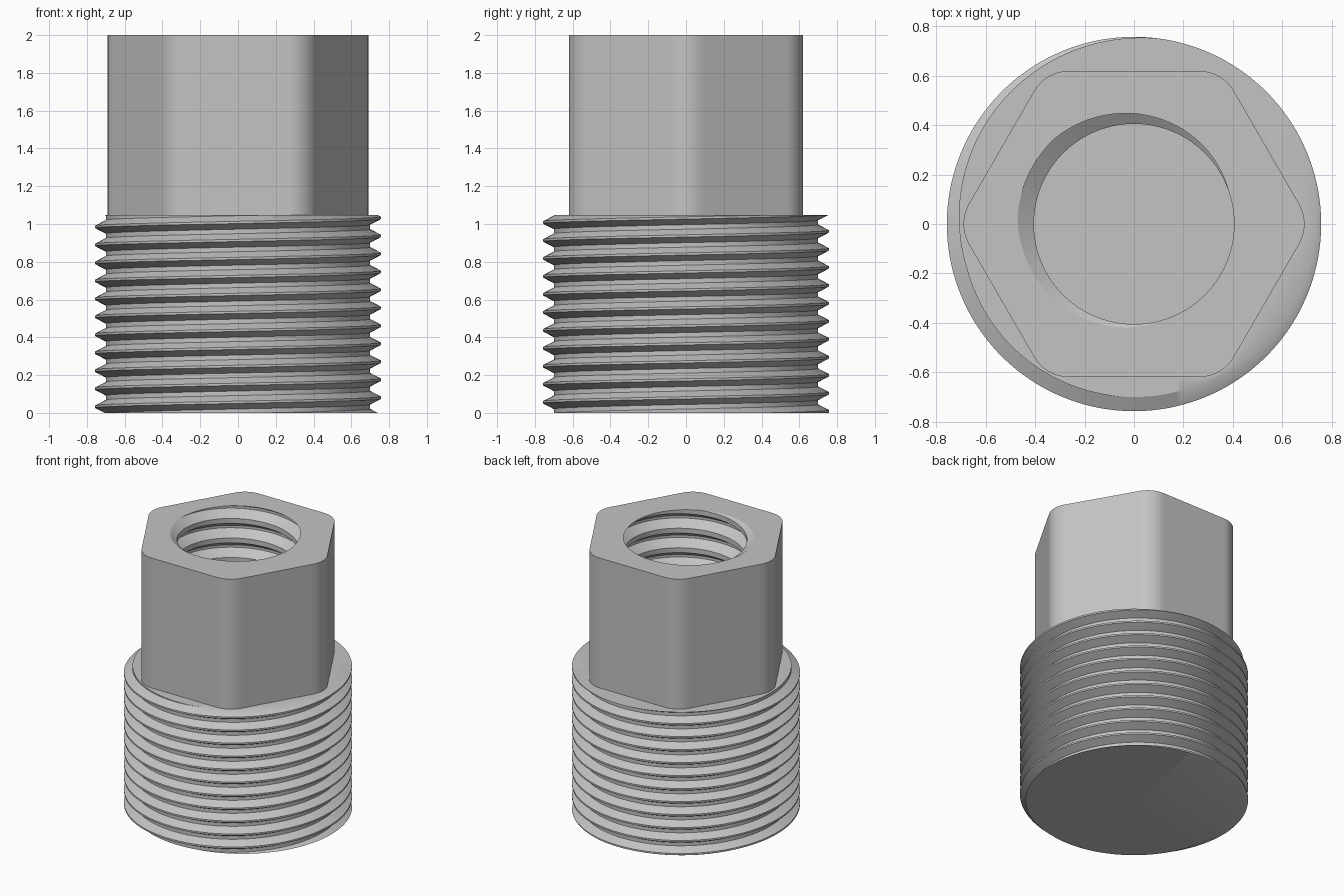
import bpy
import bmesh
from math import cos, sin, pi, sqrt, tan, floor, ceil, tau

STEPS = 180          # columns around the axis
SHANK_TOP = 1.048
HEAD_TOP = 2.0
BORE_FLOOR = 0.5

cube = bpy.data.objects.get("Cube")
if cube:
    bpy.data.objects.remove(cube, do_unlink=True)

steel = bpy.data.materials.new("plain grey steel")
steel.use_nodes = True
GREY = (0.55, 0.55, 0.55, 1.0)
steel.diffuse_color = GREY
steel.node_tree.nodes["Principled BSDF"].inputs["Base Color"].default_value = GREY


class Thread:
    """Right-hand helical thread, widest at height z_ref at angle a_ref."""

    def __init__(self, pitch, minor, major, wide, narrow, z_ref, a_ref):
        self.pitch, self.minor, self.major = pitch, minor, major
        self.wide, self.narrow = wide / 2, narrow / 2   # half flats, in pitches
        self.z_ref, self.a_ref = z_ref, a_ref

    def centre(self, angle):
        return self.z_ref + self.pitch * (angle - self.a_ref) / tau

    def radius(self, angle, z):
        t = (z - self.centre(angle)) / self.pitch
        d = abs(t - floor(t + 0.5))
        k = (d - self.wide) / (0.5 - self.narrow - self.wide)
        return self.major + (self.minor - self.major) * min(max(k, 0), 1)

    def column(self, angle, low, high):
        """Profile from low to high, clipped to those heights."""
        base = self.z_ref - self.pitch * ceil((self.z_ref - low) / self.pitch + 2)
        turns = ceil((high - base) / self.pitch) + 3
        corners = (-0.5 + self.narrow, -self.wide, self.wide, 0.5 - self.narrow)
        shift = base - self.z_ref + self.centre(angle)
        heights = [low]
        for n in range(turns):
            for c in corners:
                heights.append(min(max(shift + (n + c) * self.pitch, low), high))
        heights.append(high)
        return [(self.radius(angle, z), z) for z in heights]


def hex_radius(angle, apothem=0.619, fillet=0.16):
    """Polar outline of a hexagon with rounded corners, corner on +x."""
    off = abs((angle % (pi / 3)) - pi / 6)
    half_flat = (apothem - fillet) * tan(pi / 6)
    if apothem * tan(off) <= half_flat:
        return apothem / cos(off)
    d = (apothem - fillet) / cos(pi / 6)
    psi = pi / 6 - off
    return d * cos(psi) + sqrt(fillet ** 2 - (d * sin(psi)) ** 2)


def sweep(name, profile):
    """Turn a profile that varies with angle around the z axis."""
    bm = bmesh.new()
    columns = []
    for i in range(STEPS + 1):
        a = tau * i / STEPS
        columns.append([bm.verts.new((r * cos(a), r * sin(a), z))
                        for r, z in profile(a)])
    for left, right in zip(columns, columns[1:]):
        for j in range(len(left) - 1):
            bm.faces.new((left[j], right[j], right[j + 1], left[j + 1]))
    bmesh.ops.remove_doubles(bm, verts=bm.verts, dist=0.00002)
    mesh = bpy.data.meshes.new(name)
    bm.to_mesh(mesh)
    bm.free()
    mesh.materials.append(steel)
    ob = bpy.data.objects.new(name, mesh)
    bpy.context.collection.objects.link(ob)
    bpy.ops.object.select_all(action='DESELECT')
    ob.select_set(True)
    bpy.context.view_layer.objects.active = ob
    bpy.ops.object.shade_smooth_by_angle(angle=pi / 6)
    return ob


# fine outer thread and coarse inner thread
outer = Thread(0.0952, 0.70, 0.757, 0.125, 0.25, SHANK_TOP, pi / 3)
inner = Thread(0.143, 0.405, 0.471, 0.125, 0.25, HEAD_TOP, pi * 0.86)

# threaded shank: closed bottom, threaded wall, shoulder up to the hexagon
sweep("threaded_shank", lambda a: [(0, 0)] + outer.column(a, 0, SHANK_TOP)
      + [(hex_radius(a), SHANK_TOP)])

# hexagonal head: rounded wall and flat top around the bore
sweep("hex_head", lambda a: [
    (hex_radius(a), SHANK_TOP), (hex_radius(a), HEAD_TOP),
    (inner.radius(a, HEAD_TOP), HEAD_TOP)])

# blind threaded bore, from the top down to its floor
sweep("threaded_bore", lambda a: inner.column(a, BORE_FLOOR, HEAD_TOP)[::-1]
      + [(0, BORE_FLOOR)])
